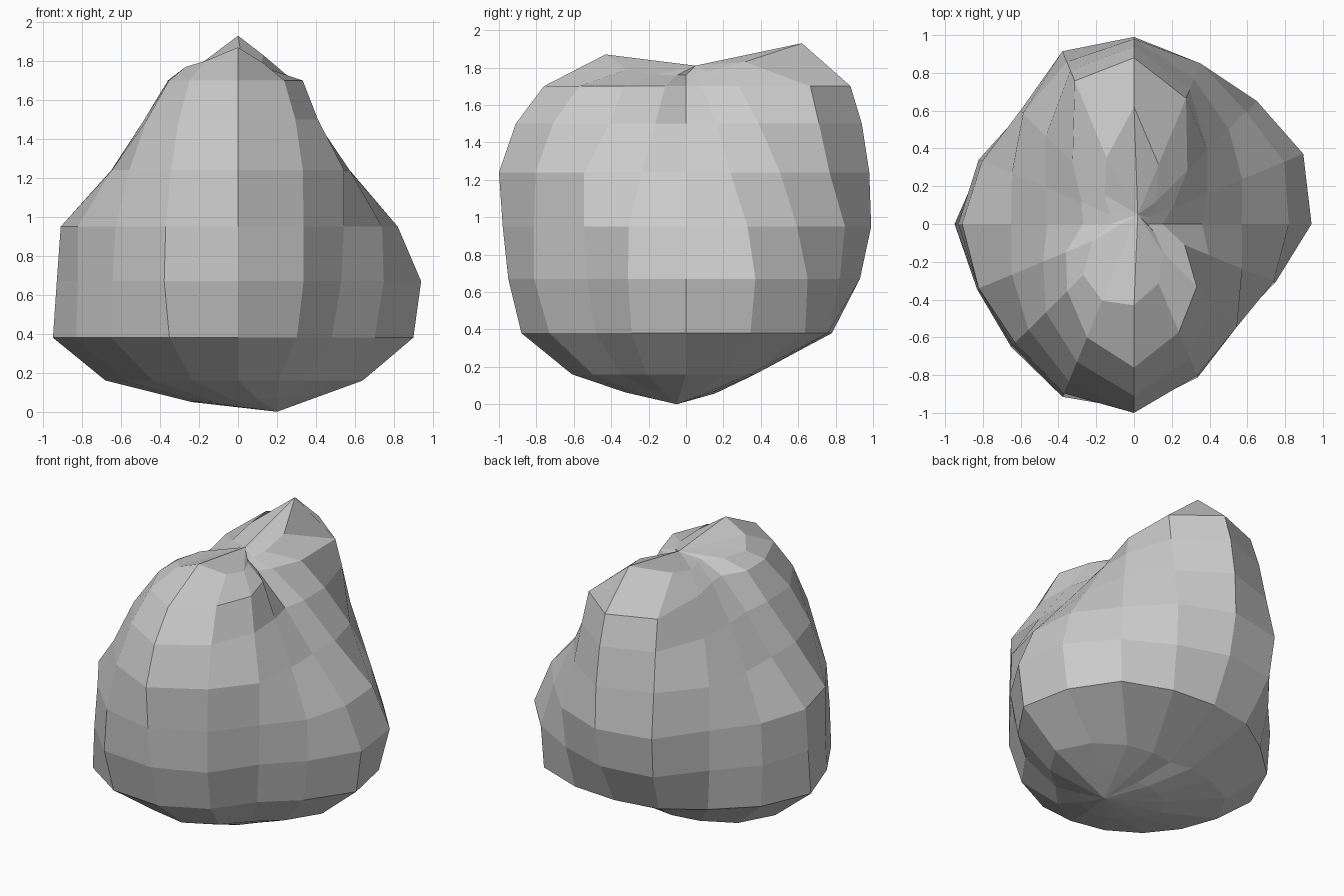
import bpy, bmesh
from math import cos, sin, tau

SIDES = 16

# Boulder contours: height -> radius per compass step, counter-clockwise from +x
contours = {
    0.16: [.64, .57, .48, .40, .35, .40, .48, .60, .68, .64, .62, .61, .61, .54, .49, .55],
    0.38: [.90, .90, .90, .82, .78, .79, .79, .87, .95, .90, .92, .92, .88, .79, .68, .76],
    0.67: [.94, .97, .92, .89, .93, .95, .84, .89, .93, .89, .91, .99, .95, .88, .75, .81],
    0.95: [.82, .86, .84, .92, .99, .99, .85, .87, .91, .89, .89, .97, .98, .88, .77, .80],
    1.24: [.57, .62, .71, .83, .98, .93, .83, .70, .65, .70, .79, .90, 1.0, .87, .77, .62],
    1.50: [.36, .42, .55, .77, .94, .88, .66, .51, .46, .52, .66, .79, .91, .77, .58, .43],
    1.70: [.15, .22, .40, .72, .88, .82, .46, .30, .27, .39, .50, .65, .76, .62, .47, .29],
}
# Twin-peaked crest: radius and height per compass step
crest_r = [.07, .09, .17, .34, .62, .38, .22, .14, .12, .24, .38, .44, .43, .34, .22, .12]
crest_z = [1.76, 1.76, 1.78, 1.83, 1.93, 1.82, 1.77, 1.77, 1.77, 1.77, 1.77, 1.80, 1.87, 1.79, 1.76, 1.76]

bm = bmesh.new()


def ring(radii, heights):
    return [bm.verts.new((r * cos(tau * i / SIDES), r * sin(tau * i / SIDES), z))
            for i, (r, z) in enumerate(zip(radii, heights))]


rings = [ring(radii, [z] * SIDES) for z, radii in contours.items()]
rings.append(ring(crest_r, crest_z))

# Flat facets between neighbouring contours
for lower, upper in zip(rings, rings[1:]):
    for i in range(SIDES):
        j = (i + 1) % SIDES
        bm.faces.new((lower[i], lower[j], upper[j], upper[i]))

# Close the saddle on top; flatten the underside towards an off-centre foot
saddle = bm.verts.new((0.02, 0.05, 1.81))
foot = bm.verts.new((0.2, -0.05, 0.0))
sole = [bm.verts.new(v.co.lerp(foot.co, 0.5) - foot.co * 0.0) for v in rings[0]]
for i, v in enumerate(sole):
    v.co.z -= 0.015 * (1 - cos(tau * (i / SIDES)))
for i in range(SIDES):
    j = (i + 1) % SIDES
    bm.faces.new((rings[-1][i], rings[-1][j], saddle))
    bm.faces.new((rings[0][j], rings[0][i], sole[i], sole[j]))
    bm.faces.new((sole[j], sole[i], foot))

bmesh.ops.recalc_face_normals(bm, faces=bm.faces)
mesh = bpy.data.meshes.new("boulder")
bm.to_mesh(mesh)
bm.free()
bpy.context.collection.objects.link(bpy.data.objects.new("boulder", mesh))
